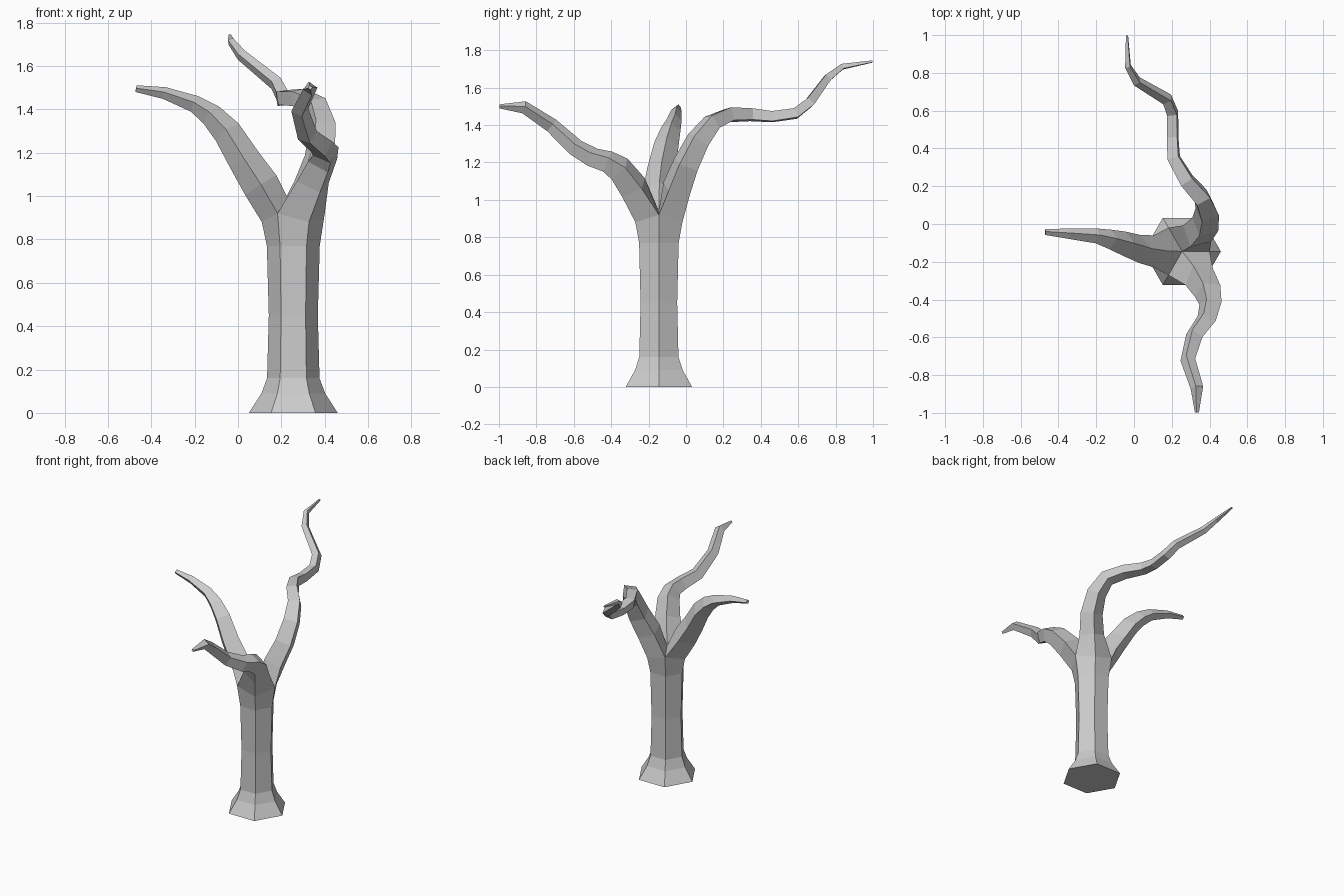
import bpy, bmesh
from math import cos, sin, radians
from mathutils import Vector

if "Cube" in bpy.data.objects:
    bpy.data.objects.remove(bpy.data.objects["Cube"])

CX, CY = 0.255, -0.145
bm = bmesh.new()


def bridge(lo, hi):
    n = len(lo)
    for i in range(n):
        j = (i + 1) % n
        bm.faces.new((lo[i], lo[j], hi[j], hi[i]))


# Six-sided trunk with flared foot
trunk = [(0, .205), (.09, .147), (.16, .121), (.45, .113), (.77, .122), (.90, .145)]
prev = None
for z, r in trunk:
    ring = []
    for k in range(6):
        a = radians(60 * k)
        dz = 0 if z < .9 else (.02 if k % 2 == 0 else -.02)
        ring.append(bm.verts.new((CX + r * cos(a), CY + r * sin(a), z + dz)))
    if prev:
        bridge(prev, ring)
    else:
        bm.faces.new(ring[::-1])
    prev = ring
top = prev
crotch = bm.verts.new((CX, CY, .94))


def branch(k, path):
    """Four-sided limb growing from a third of the trunk top (outer corner k)."""
    ring = [crotch, top[k - 1], top[k], top[(k + 1) % 6]]
    pts = [Vector(p[:3]) for p in path]
    inward = Vector((-cos(radians(60 * k)), -sin(radians(60 * k)), 0))
    for i, p in enumerate(pts):
        before = pts[i - 1] if i else Vector((CX, CY, .92)) - inward * .07
        after = pts[min(i + 1, len(pts) - 1)]
        t = ((p - before).normalized() + (after - p).normalized()).normalized()
        inward = (inward - t * inward.dot(t)).normalized()
        side = inward.cross(t)
        r = path[i][3]
        new = [bm.verts.new(p + d * r) for d in (inward, -side, -inward, side)]
        bridge(ring, new)
        ring = new
    bm.faces.new(ring)


# Left limb
branch(3, [(.105, -.145, 1.05, .085), (.03, -.132, 1.165, .075), (-.05, -.105, 1.295, .066),
           (-.125, -.082, 1.375, .053), (-.2, -.063, 1.425, .040),
           (-.34, -.052, 1.475, .028), (-.47, -.042, 1.495, .016)])
# Back limb, long and winding
branch(1, [(.335, -.05, 1.06, .086), (.378, 0, 1.19, .077), (.388, .065, 1.32, .068),
           (.36, .14, 1.415, .056), (.28, .23, 1.455, .05), (.21, .35, 1.455, .043),
           (.205, .46, 1.445, .038), (.205, .585, 1.462, .037), (.175, .66, 1.52, .034),
           (.015, .755, 1.65, .027), (-.032, .835, 1.712, .019), (-.037, .997, 1.74, .007)])
# Front limb, zigzag
branch(5, [(.345, -.28, 1.065, .085), (.39, -.355, 1.165, .074), (.405, -.42, 1.205, .062),
           (.385, -.5, 1.228, .055), (.32, -.59, 1.28, .048), (.285, -.718, 1.398, .040),
           (.333, -.866, 1.495, .034), (.333, -.997, 1.5, .011)])

bmesh.ops.recalc_face_normals(bm, faces=bm.faces[:])
me = bpy.data.meshes.new("bare_tree")
bm.to_mesh(me)
bm.free()
bpy.context.collection.objects.link(bpy.data.objects.new("bare_tree", me))
